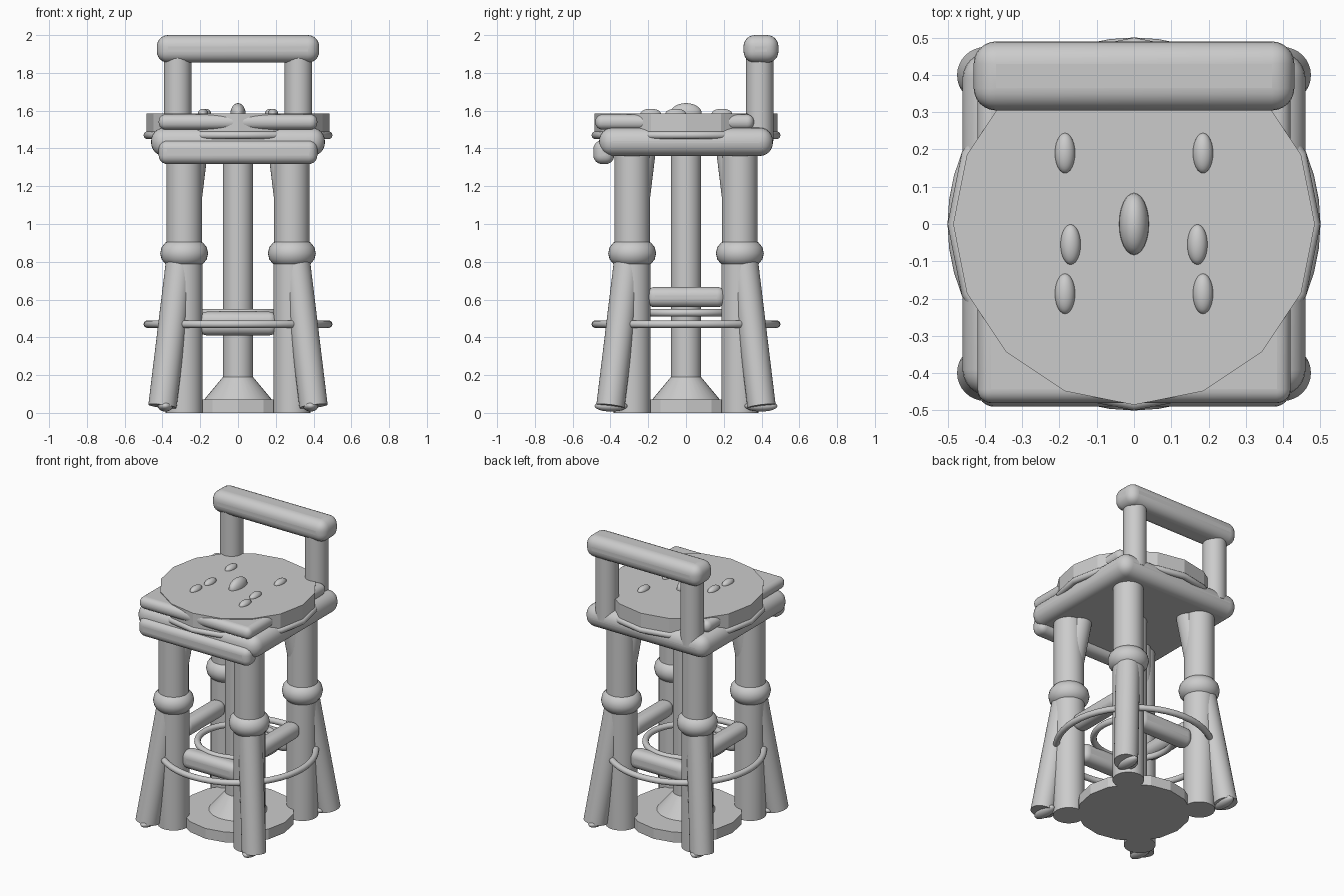
import bpy, math
from mathutils import Vector

old = bpy.data.objects.get("Cube")
if old:
    bpy.data.objects.remove(old, do_unlink=True)

grey = bpy.data.materials.new("plain_grey")
grey.use_nodes = True
COLOUR = (0.6, 0.6, 0.6, 1)
grey.diffuse_color = COLOUR
grey.node_tree.nodes["Principled BSDF"].inputs["Base Color"].default_value = COLOUR


def finish(name, angle=40):
    ob = bpy.context.object
    ob.name = name
    ob.data.materials.clear()
    ob.data.materials.append(grey)
    bpy.ops.object.transform_apply(location=False, rotation=False, scale=True)
    bpy.ops.object.shade_smooth_by_angle(angle=math.radians(angle))
    return ob


def rod(name, start, end, r1, r2=None, sides=32, angle=40):
    a, b = Vector(start), Vector(end)
    bpy.ops.mesh.primitive_cone_add(
        vertices=sides, radius1=r1, radius2=r1 if r2 is None else r2,
        depth=(b - a).length, location=(a + b) / 2,
        rotation=(b - a).to_track_quat('Z', 'Y').to_euler())
    return finish(name, angle)


def rounded_box(name, centre, size, radius):
    bpy.ops.mesh.primitive_cube_add(size=1, location=centre)
    bpy.context.object.scale = size
    ob = finish(name)
    bevel = ob.modifiers.new("Rounding", 'BEVEL')
    bevel.width = radius
    bevel.segments = 6
    return ob


def blob(name, centre, radii):
    bpy.ops.mesh.primitive_uv_sphere_add(segments=24, ring_count=14, location=centre)
    bpy.context.object.scale = radii
    return finish(name, 60)


def ring(name, centre, major, minor, sides=48):
    bpy.ops.mesh.primitive_torus_add(
        location=centre, major_radius=major, minor_radius=minor,
        major_segments=sides, minor_segments=14)
    return finish(name, 60)


# Seat: rounded frame, upper pad, front roll, faceted disc and piping
rounded_box("seat_frame", (0, 0, 1.435), (0.92, 0.92, 0.15), 0.07)
rounded_box("seat_pad", (0, -0.06, 1.54), (0.84, 0.84, 0.08), 0.037)
rounded_box("front_roll", (0, -0.435, 1.38), (0.84, 0.11, 0.125), 0.045)
rod("seat_disc", (0, 0, 1.48), (0, 0, 1.585), 0.485, sides=16, angle=15)
ring("seat_piping", (0, 0, 1.47), 0.48, 0.02, 16)

# Buttons on the seat
blob("centre_button", (0, 0, 1.585), (0.04, 0.083, 0.055))
for i, (x, y) in enumerate([(0.185, 0.19), (0.17, -0.055), (0.185, -0.187)]):
    for s in (-1, 1):
        blob(f"button_{i}", (s * x, y, 1.585), (0.027, 0.054, 0.025))

# Backrest
for s in (-1, 1):
    rod("back_post", (s * 0.32, 0.39, 1.44), (s * 0.32, 0.39, 1.92), 0.073)
rounded_box("back_rail", (0, 0.397, 1.927), (0.86, 0.185, 0.146), 0.06)

# Legs, collars, splayed struts and feet at the four corners
for sx in (-1, 1):
    for sy in (-1, 1):
        x, y = sx * 0.285, sy * 0.285
        rod("lower_leg", (x, y, 0), (x, y, 0.85), 0.098)
        rod("upper_leg", (x, y, 0.85), (x, y, 1.4), 0.094)
        ring("leg_collar", (x, y, 0.845), 0.055, 0.072, 32)
        rod("splayed_strut", (sx * 0.4, sy * 0.4, 0.035),
            (sx * 0.235, sy * 0.235, 1.39), 0.075)
        blob("foot", (sx * 0.385, sy * 0.397, 0.037), (0.04, 0.087, 0.03))

# Central column with its base
rod("column", (0, 0, 0.05), (0, 0, 1.42), 0.08)
rod("column_cone", (0, 0, 0.07), (0, 0, 0.19), 0.18, 0.08)
rod("base_disc", (0, 0, 0), (0, 0, 0.07), 0.35, sides=16, angle=15)

# Footrest bars and rings
for s in (-1, 1):
    rounded_box("cross_bar", (0, s * 0.27, 0.473), (0.42, 0.11, 0.125), 0.045)
    rounded_box("side_bar", (s * 0.28, 0, 0.613), (0.11, 0.42, 0.107), 0.045)
ring("outer_foot_ring", (0, 0, 0.47), 0.48, 0.02)
ring("inner_foot_ring", (0, 0, 0.53), 0.25, 0.02)
